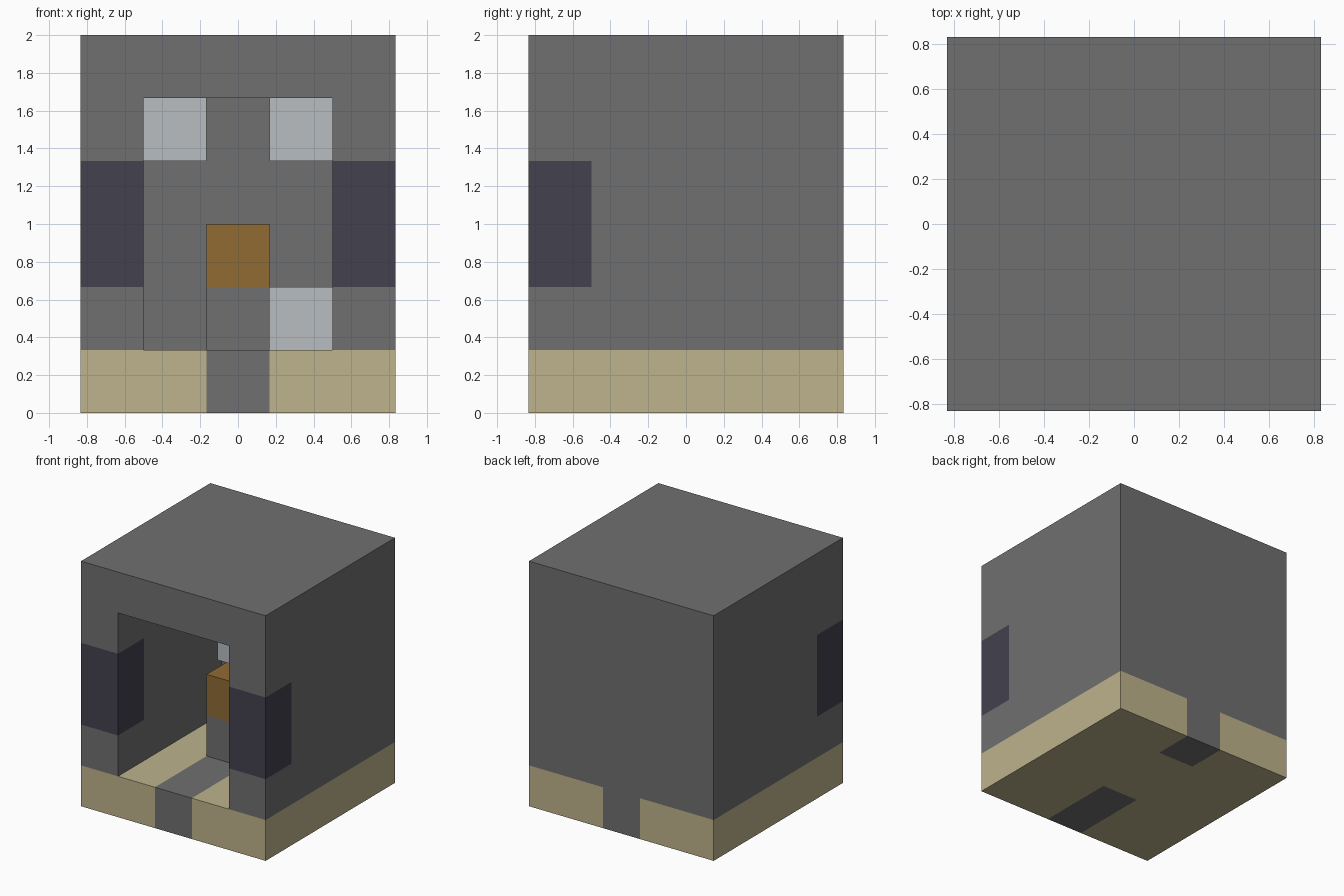
import bpy
import bmesh
from itertools import product
from mathutils import Vector

if "Cube" in bpy.data.objects:
    bpy.data.objects.remove(bpy.data.objects["Cube"], do_unlink=True)

UNIT = 1 / 3                      # edge of one block
NX, NY, NZ = 5, 5, 6              # size in blocks
DIRECTIONS = [Vector(d) * s for d in ((1, 0, 0), (0, 1, 0), (0, 0, 1)) for s in (1, -1)]


def linear(c):
    c /= 255
    return c / 12.92 if c <= 0.04045 else ((c + 0.055) / 1.055) ** 2.4


def material(name, *rgb):
    mat = bpy.data.materials.new(name)
    mat.use_nodes = True
    color = [linear(c) for c in rgb] + [1]
    mat.diffuse_color = color
    mat.node_tree.nodes["Principled BSDF"].inputs["Base Color"].default_value = color
    return mat


stone = material("grey stone", 112, 112, 112)
sand = material("cream sand", 190, 179, 140)
navy = material("dark navy", 67, 65, 78)
white = material("pale white", 184, 189, 193)
orange = material("orange brown", 144, 107, 52)


def box(xs, ys, zs):
    """All block positions in the given inclusive ranges."""
    return set(product(*(range(a, b + 1) for a, b in (xs, ys, zs))))


# Floor slab with a stone path in front and a stone block at the back
path = box((2, 2), (0, 1), (0, 0)) | box((2, 2), (4, 4), (0, 0))
floor = box((0, 4), (0, 4), (0, 0)) - path

# Dark blocks on both sides of the doorway
door_panels = box((0, 0), (0, 0), (2, 3)) | box((4, 4), (0, 0), (2, 3))

# Hollow walls and roof with an open front
room = box((1, 3), (0, 3), (1, 4))
walls = box((0, 4), (0, 4), (1, 5)) - room - door_panels

parts = {
    "floor": (floor, sand),
    "floor_path": (path, stone),
    "walls_and_roof": (walls, stone),
    "door_panels": (door_panels, navy),
    "pedestal_base": ({(2, 2, 1)}, stone),
    "pedestal_top": ({(2, 2, 2)}, orange),
    "front_ceiling_block": ({(3, 1, 4)}, white),
    "back_ceiling_block": ({(1, 3, 4)}, white),
    "back_floor_block": ({(3, 3, 1)}, white),
}
solid = set().union(*(cells for cells, _ in parts.values()))


def build(name, cells, mat):
    """Make one part from its blocks, keeping only faces that touch air."""
    bm = bmesh.new()
    for cell in sorted(cells):
        center = Vector(cell) + Vector((0.5, 0.5, 0.5)) - Vector((NX / 2, NY / 2, 0))
        for d in DIRECTIONS:
            if tuple(int(v) for v in Vector(cell) + d) in solid:
                continue
            u = Vector((d.y, d.z, d.x))
            v = d.cross(u)
            corners = [(-1, -1), (1, -1), (1, 1), (-1, 1)]
            bm.faces.new([bm.verts.new((center + (d + u * a + v * b) / 2) * UNIT)
                          for a, b in corners])
    bmesh.ops.remove_doubles(bm, verts=bm.verts, dist=0.001)
    mesh = bpy.data.meshes.new(name)
    bm.to_mesh(mesh)
    bm.free()
    mesh.materials.append(mat)
    bpy.context.collection.objects.link(bpy.data.objects.new(name, mesh))


for part_name, (part_cells, part_mat) in parts.items():
    build(part_name, part_cells, part_mat)
